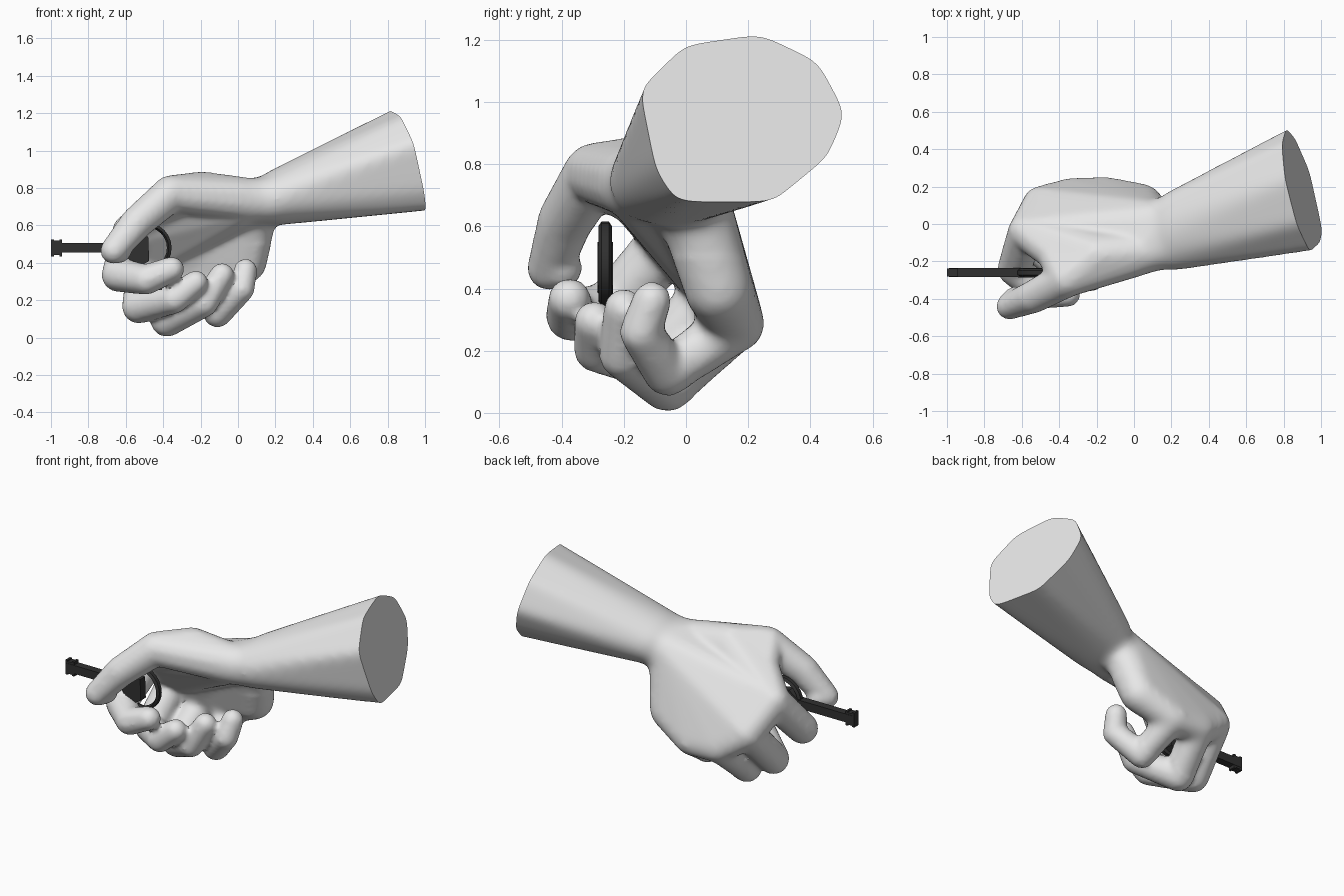
import bpy, bmesh, math
from mathutils import Vector, Matrix

if "Cube" in bpy.data.objects:
    bpy.data.objects.remove(bpy.data.objects["Cube"])


def material(name, rgb):
    m = bpy.data.materials.new(name)
    m.diffuse_color = (*rgb, 1)
    m.use_nodes = True
    m.node_tree.nodes["Principled BSDF"].inputs["Base Color"].default_value = m.diffuse_color
    return m


SKIN = material("pale grey", (0.8, 0.8, 0.8))
METAL = material("dark metal", (0.03, 0.03, 0.03))


def hull(bm, pts):
    """Add the convex hull of the points to bm."""
    tmp = bmesh.new()
    for p in pts:
        tmp.verts.new(p)
    bmesh.ops.convex_hull(tmp, input=list(tmp.verts))
    bmesh.ops.delete(tmp, geom=[v for v in tmp.verts if not v.link_faces], context='VERTS')
    bmesh.ops.recalc_face_normals(tmp, faces=list(tmp.faces))
    me = bpy.data.meshes.new("piece")
    tmp.to_mesh(me)
    tmp.free()
    bm.from_mesh(me)
    bpy.data.meshes.remove(me)


def ball(b, n=70):
    """Points spread evenly over a sphere (x, y, z, radius)."""
    out = []
    for i in range(n):
        h = 1 - 2 * (i + 0.5) / n
        s, a = math.sqrt(1 - h * h), i * 2.39996
        out.append(Vector(b[:3]) + b[3] * Vector((s * math.cos(a), s * math.sin(a), h)))
    return out


def blob(bm, *balls):
    hull(bm, [p for b in balls for p in ball(b)])


def finish(bm, name, mat, angle):
    me = bpy.data.meshes.new(name)
    bm.to_mesh(me)
    bm.free()
    me.materials.append(mat)
    ob = bpy.data.objects.new(name, me)
    bpy.context.collection.objects.link(ob)
    bpy.ops.object.select_all(action='DESELECT')
    ob.select_set(True)
    bpy.context.view_layer.objects.active = ob
    if angle:
        bpy.ops.object.shade_smooth_by_angle(angle=math.radians(angle))
    return ob


bm = bmesh.new()

# forearm: octagonal end tapering to an oval wrist, run past the cut plane and trimmed later
cap_c, wrist_c = Vector((0.89, 0.18, 0.95)), Vector((0.17, -0.05, 0.74))
normal = Vector((1, 0.22, 0.26))
ring = [(0, 1.18), (0.24, 1.215), (0.42, 1.13), (0.51, 0.965), (0.45, 0.825),
        (0.27, 0.68), (-0.03, 0.68), (-0.09, 0.77), (-0.145, 1.04)]
arm = []
for y, z in ring:
    p = Vector((0.89 - 0.22 * (y - 0.18) - 0.26 * (z - 0.95), y, z))
    d = (p - cap_c) * 1.01
    w = wrist_c + Vector((d.x * 0.6, d.y * 0.62, d.z * 0.53))
    arm.append(cap_c + d + 0.25 * (p - w))
for i in range(24):
    y, z = 0.205 * math.cos(i * math.pi / 12), 0.142 * math.sin(i * math.pi / 12)
    arm.append(wrist_c + Vector((-0.13 * y - 0.16 * z, y, z)))
hull(bm, arm)

# palm: hulls spanning the wrist, knuckles and heel of the hand
wr_a, wr_b = (0.06, -0.15, 0.735, 0.12), (0.10, 0.01, 0.71, 0.125)
heel = (0.045, 0.105, 0.40, 0.112)
k_index, k_mid = (-0.575, -0.04, 0.565, 0.10), (-0.50, 0.105, 0.40, 0.098)
k_ring, k_small = (-0.34, 0.155, 0.29, 0.095), (-0.15, 0.165, 0.285, 0.09)
web, k_thumb = (-0.20, -0.17, 0.775, 0.115), (-0.36, -0.295, 0.77, 0.10)
blob(bm, wr_a, wr_b, k_index, k_mid)
blob(bm, wr_b, k_mid, k_ring)
blob(bm, wr_b, k_ring, k_small, heel)
blob(bm, wr_a, web, k_thumb)
blob(bm, wr_a, web, k_index)
blob(bm, web, k_thumb, (-0.43, -0.16, 0.69, 0.09))
blob(bm, web, k_index, (-0.43, -0.16, 0.69, 0.09))
blob(bm, (0.18, -0.11, 0.735, 0.13), (0.18, 0.01, 0.74, 0.13), wr_a, wr_b)

# thumb and fingers: chains of tapered capsules
thumb_tip = (-0.665, -0.44, 0.465, 0.073)
digits = [
    [k_thumb, (-0.54, -0.39, 0.615, 0.09), thumb_tip],
    [k_index, (-0.64, -0.24, 0.335, 0.092), (-0.49, -0.37, 0.31, 0.082), (-0.355, -0.375, 0.365, 0.07)],
    [k_mid, (-0.53, -0.11, 0.165, 0.092), (-0.34, -0.285, 0.205, 0.078), (-0.225, -0.295, 0.295, 0.066)],
    [k_ring, (-0.38, -0.06, 0.092, 0.09), (-0.18, -0.205, 0.185, 0.076), (-0.085, -0.20, 0.335, 0.066)],
    [k_small, (-0.11, -0.06, 0.13, 0.078), (0.02, -0.145, 0.26, 0.07), (0.04, -0.11, 0.36, 0.064)],
]
for chain in digits:
    for a, b in zip(chain, chain[1:]):
        blob(bm, a, b)
blob(bm, thumb_tip, (-0.635, -0.40, 0.465, 0.068))

# fuse everything into one skin and soften it
raw = finish(bm, "raw_hand", SKIN, 0)
rm = raw.modifiers.new("fuse", 'REMESH')
rm.mode, rm.voxel_size = 'VOXEL', 0.014
sm = raw.modifiers.new("soften", 'SMOOTH')
sm.factor, sm.iterations = 0.5, 9
ev = raw.evaluated_get(bpy.context.evaluated_depsgraph_get())
fused = bpy.data.meshes.new_from_object(ev)
bpy.data.objects.remove(raw)
bm = bmesh.new()
bm.from_mesh(fused)
bpy.data.meshes.remove(fused)

# smooth the wrist and forearm, and the back of the hand, further
for i in range(26):
    soft = [v for v in bm.verts if v.co.x > 0.02 + 0.004 * i and v.co.z > 0.5
            or v.co.x > -0.45 and v.co.y > 0.02 and i < 12]
    bmesh.ops.smooth_vert(bm, verts=soft, factor=0.5, use_axis_x=True, use_axis_y=True, use_axis_z=True)

# cut the forearm flat
bmesh.ops.bisect_plane(bm, geom=bm.verts[:] + bm.edges[:] + bm.faces[:], plane_co=cap_c,
                       plane_no=normal, clear_outer=True)
bmesh.ops.holes_fill(bm, edges=[e for e in bm.edges if e.is_boundary], sides=0)
bmesh.ops.recalc_face_normals(bm, faces=list(bm.faces))
finish(bm, "hand_and_forearm", SKIN, 40)

# key shaft, bit and tapered shoulder plate
KY, KZ = -0.26, 0.48


def box(bm, x0, x1, hy, hz):
    m = Matrix.Translation(((x0 + x1) / 2, KY, KZ)) @ Matrix.Diagonal((x1 - x0, 2 * hy, 2 * hz, 1))
    bmesh.ops.create_cube(bm, size=1, matrix=m)


bm = bmesh.new()
box(bm, -0.99, -0.55, 0.024, 0.026)
box(bm, -1.0, -0.985, 0.022, 0.045)
box(bm, -0.985, -0.955, 0.022, 0.038)
box(bm, -0.955, -0.94, 0.022, 0.045)
finish(bm, "key_shaft", METAL, 0)

bm = bmesh.new()
plate = [(-0.62, 0.46), (-0.62, 0.50), (-0.55, 0.55), (-0.48, 0.54), (-0.475, 0.41), (-0.54, 0.37)]
hull(bm, [(x, KY + s, z) for x, z in plate for s in (-0.025, 0.025)])
finish(bm, "key_shoulder", METAL, 0)

# key bow: a flattened ring
bm = bmesh.new()
N = 24
rows = []
for i in range(N):
    a = 2 * math.pi * i / N
    rows.append([bm.verts.new((-0.49 + r * math.cos(a), KY + y, KZ + r * math.sin(a)))
                 for r, y in ((0.135, -0.012), (0.135, 0.012), (0.12, 0.022), (0.11, 0), (0.12, -0.022))])
for i in range(N):
    p, q = rows[i], rows[(i + 1) % N]
    for j in range(5):
        bm.faces.new((p[j], p[(j + 1) % 5], q[(j + 1) % 5], q[j]))
bmesh.ops.recalc_face_normals(bm, faces=list(bm.faces))
finish(bm, "key_bow", METAL, 35)
